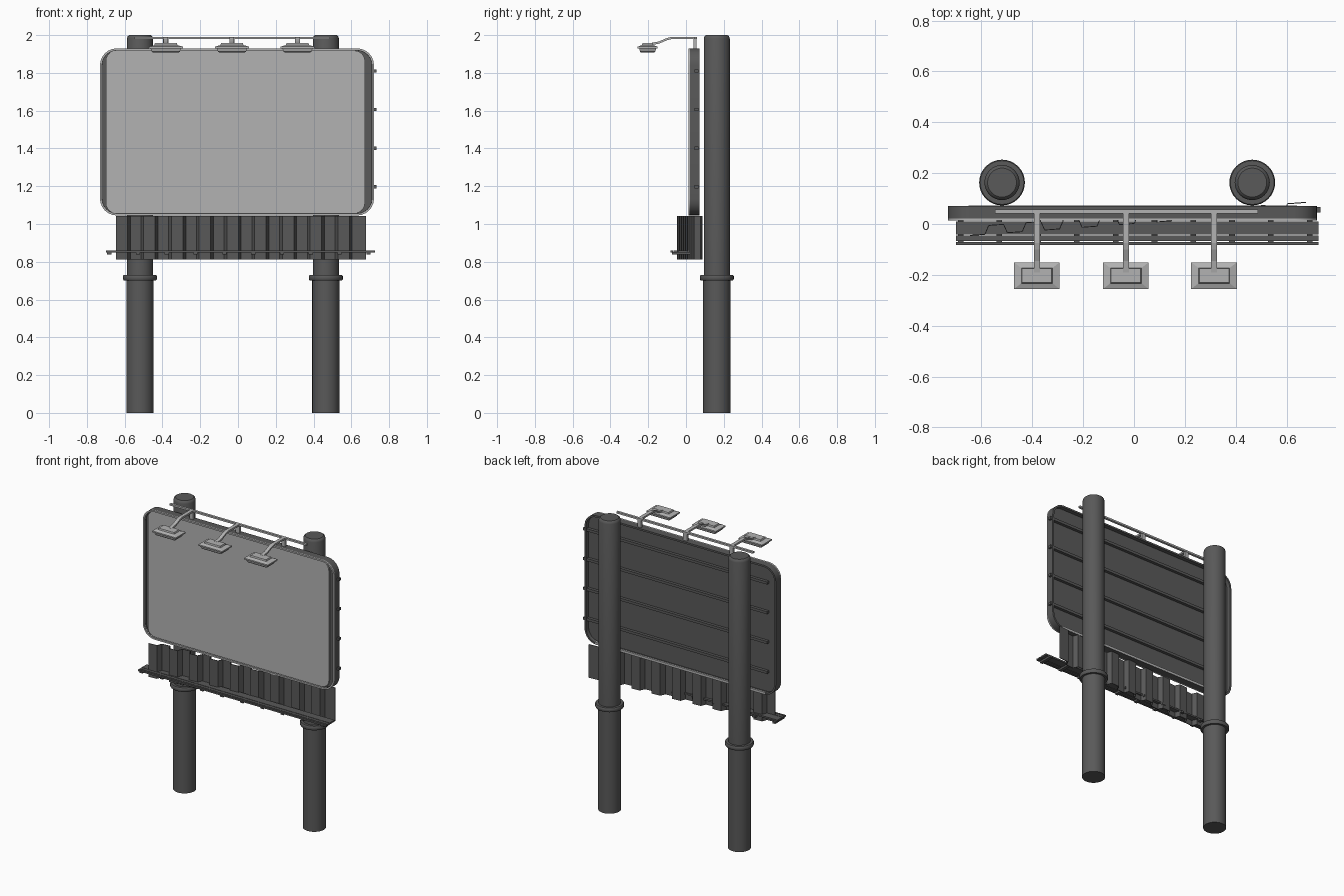
import bpy, bmesh, math
from mathutils import Vector

if "Cube" in bpy.data.objects:
    bpy.data.objects.remove(bpy.data.objects["Cube"])


def material(name, v):
    m = bpy.data.materials.new(name)
    m.diffuse_color = (v, v, v, 1)
    m.use_nodes = True
    m.node_tree.nodes["Principled BSDF"].inputs["Base Color"].default_value = m.diffuse_color
    return m


DARK = material("dark_steel", 0.1)
LIGHT = material("light_grey", 0.45)


def finish(name, bm, mat, smooth=False):
    bmesh.ops.recalc_face_normals(bm, faces=bm.faces)
    me = bpy.data.meshes.new(name)
    bm.to_mesh(me)
    bm.free()
    me.materials.append(mat)
    ob = bpy.data.objects.new(name, me)
    bpy.context.collection.objects.link(ob)
    if smooth:
        bpy.ops.object.select_all(action='DESELECT')
        ob.select_set(True)
        bpy.context.view_layer.objects.active = ob
        bpy.ops.object.shade_smooth_by_angle(angle=math.radians(35))
    return ob


def add_box(bm, x, y, z):
    """Box from (min, max) ranges."""
    vs = bmesh.ops.create_cube(bm, size=1)['verts']
    for v in vs:
        v.co = [r[0] + (c + 0.5) * (r[1] - r[0]) for c, r in zip(v.co, (x, y, z))]


def boxes(name, items, mat):
    bm = bmesh.new()
    for it in items:
        add_box(bm, *it)
    return finish(name, bm, mat)


def loft(bm, rings, closed=False):
    """Skin a list of point loops; cap the ends or join them back round."""
    vs = [[bm.verts.new(p) for p in r] for r in rings]
    n = len(vs[0])
    pairs = list(zip(vs, vs[1:])) + ([(vs[-1], vs[0])] if closed else [])
    for a, b in pairs:
        for i in range(n):
            j = (i + 1) % n
            bm.faces.new((a[i], a[j], b[j], b[i]))
    if not closed:
        bm.faces.new(vs[0])
        bm.faces.new(vs[-1])


def circle(x, y, z, r, n=32):
    return [(x + r * math.cos(2 * math.pi * i / n), y + r * math.sin(2 * math.pi * i / n), z)
            for i in range(n)]


def rounded(x0, x1, z0, z1, r, y, n=6):
    """Rounded rectangle in the xz plane."""
    pts = []
    for q, (cx, cz) in enumerate([(x1 - r, z1 - r), (x0 + r, z1 - r), (x0 + r, z0 + r), (x1 - r, z0 + r)]):
        for i in range(n + 1):
            a = math.pi / 2 * (q + i / n)
            pts.append((cx + r * math.cos(a), y, cz + r * math.sin(a)))
    return pts


def rect(x, y, z, w, d):
    return [(x + sx * w / 2, y + sy * d / 2, z) for sx, sy in ((-1, -1), (1, -1), (1, 1), (-1, 1))]


# Poles with collars and chamfered caps
POLE_Y = 0.163
for side, x in (("left", -0.519), ("right", 0.465)):
    bm = bmesh.new()
    prof = [(0, .072), (.702, .072), (.702, .086), (.708, .09), (.724, .09), (.73, .086),
            (.73, .069), (1.982, .069), (1.994, .065), (2, .057)]
    loft(bm, [circle(x, POLE_Y, z, r) for z, r in prof])
    finish(side + "_pole", bm, DARK, True)

# Sign frame: rounded ring, with a light front rim
def ring(name, inset, wall, y0, y1, mat):
    def loop(d, y):
        return rounded(-.731 + d, .72 - d, 1.045 + d, 1.93 - d, .09 - d, y)
    bm = bmesh.new()
    loft(bm, [loop(inset, y0), loop(inset, y1), loop(inset + wall, y1), loop(inset + wall, y0)], True)
    finish(name, bm, mat, True)

ring("sign_frame", 0, .012, .022, .071, DARK)
ring("frame_front_rim", 0, .011, .013, .022, LIGHT)

# Back plate and display face
bm = bmesh.new()
loft(bm, [rounded(-.721, .71, 1.055, 1.92, .08, y) for y in (.034, .044)])
finish("back_plate", bm, DARK)
bm = bmesh.new()
loft(bm, [rounded(-.70, .672, 1.057, 1.918, .055, y) for y in (.024, .034)])
finish("display_face", bm, LIGHT)

# Horizontal rails on the back, poking out on the right
boxes("back_rails", [((-.66, .734), (.046, .066), (z - .009, z + .009))
                     for z in (1.197, 1.402, 1.606, 1.81)], DARK)
boxes("bottom_lip", [((-.65, .64), (.058, .072), (1.046, 1.062))], LIGHT)

# Corrugated skirt, running slightly askew under the sign
X0, X1, WAVES = -.645, .677, 9
top = []
for w in range(WAVES):
    for t, off in ((0, -1), (.4, -1), (.5, 1), (.9, 1)):
        top.append(((w + t) / WAVES, off))
top.append((1, 1))
line = [(X0 + (X1 - X0) * f, -.028 + .096 * f + .017 * o) for f, o in top]
bm = bmesh.new()
lo = [bm.verts.new((x, y, .813)) for x, y in line]
hi = [bm.verts.new((x, y, 1.042)) for x, y in line]
for i in range(len(line) - 1):
    bm.faces.new((lo[i], lo[i + 1], hi[i + 1], hi[i]))
skirt = finish("corrugated_skirt", bm, DARK)
mod = skirt.modifiers.new("thickness", 'SOLIDIFY')
mod.thickness = .004
mod.offset = 0

# Catwalk slats and their cross brackets
boxes("catwalk_slats", [((-.70, .725), y, (.85, .861))
                        for y in ((-.042, .01), (-.066, -.046), (-.082, -.07))], DARK)
boxes("catwalk_brackets", [((x - .011, x + .011), (-.075, .024), (.838, .851))
                           for x in [-.682 + i * .1525 for i in range(10)]], DARK)

# Lamp rail, bent arms and lamp heads
boxes("lamp_rail", [((-.547, .488), (.042, .058), (1.979, 1.991))], LIGHT)
for i, x in enumerate((-.382, -.032, .315)):
    boxes(f"lamp_post_{i + 1}", [((x - .014, x + .014), (.04, .056), (1.925, 1.982))], LIGHT)
    bm = bmesh.new()
    path = [(.05, 1.985), (-.075, 1.985), (-.1, 1.979), (-.145, 1.96), (-.19, 1.952)]
    loft(bm, [[(x + sx * .012, y, z + sz * .006) for sx, sz in ((-1, -1), (1, -1), (1, 1), (-1, 1))]
              for y, z in path])
    finish(f"lamp_arm_{i + 1}", bm, LIGHT)
    bm = bmesh.new()
    prof = [(1.908, .135, .07), (1.912, .148, .08), (1.93, .162, .09), (1.93, .18, .105),
            (1.939, .18, .105), (1.947, .122, .06), (1.957, .116, .055)]
    loft(bm, [rect(x, -.203, z, w, d) for z, w, d in prof])
    finish(f"lamp_head_{i + 1}", bm, LIGHT)
